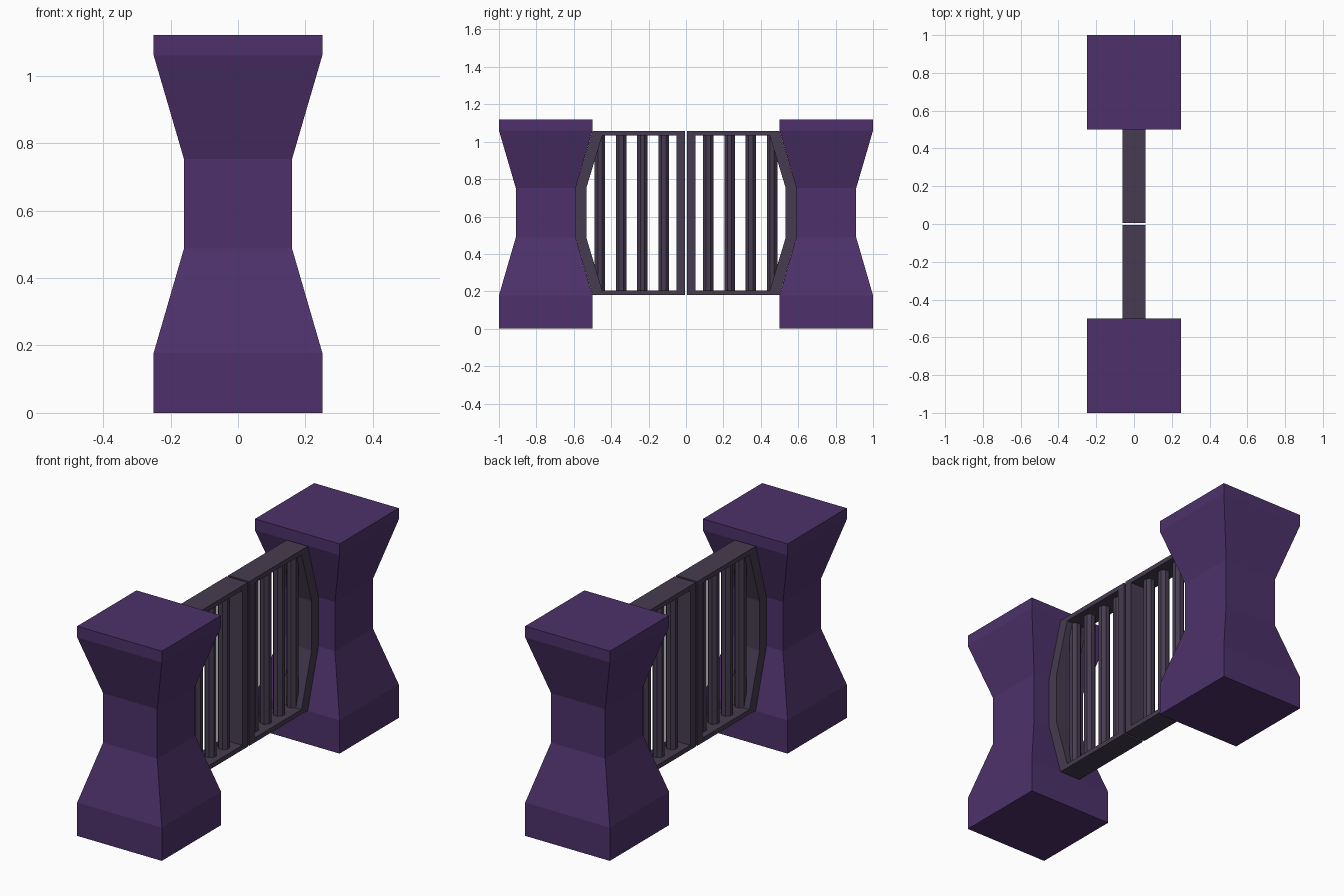
import bpy, bmesh, math

cube = bpy.data.objects.get("Cube")
if cube:
    bpy.data.objects.remove(cube, do_unlink=True)


def material(name, rgb):
    m = bpy.data.materials.new(name)
    m.use_nodes = True
    col = (*rgb, 1.0)
    m.diffuse_color = col
    m.node_tree.nodes["Principled BSDF"].inputs["Base Color"].default_value = col
    return m


purple = material("purple stone", (0.075, 0.031, 0.145))
iron = material("dark iron", (0.061, 0.044, 0.079))


def finish(name, bm, mat):
    bmesh.ops.recalc_face_normals(bm, faces=bm.faces)
    me = bpy.data.meshes.new(name)
    bm.to_mesh(me)
    bm.free()
    me.materials.append(mat)
    ob = bpy.data.objects.new(name, me)
    bpy.context.collection.objects.link(ob)
    return ob


# Pillar: square sections (half width, height) lofted upwards
PILLAR = [(0.25, 0), (0.25, 0.178), (0.16, 0.488), (0.16, 0.752), (0.25, 1.06), (0.25, 1.12)]


def pillar(name, cy):
    bm = bmesh.new()
    rings = [[bm.verts.new((sx * h, cy + sy * h, z))
              for sx, sy in ((-1, -1), (1, -1), (1, 1), (-1, 1))] for h, z in PILLAR]
    for a, b in zip(rings, rings[1:]):
        for i in range(4):
            j = (i + 1) % 4
            bm.faces.new((a[i], a[j], b[j], b[i]))
    bm.faces.new(rings[0])
    bm.faces.new(rings[-1])
    return finish(name, bm, purple)


# Gate frame: outer and inner outline (distance from centre, height)
OUTER = [(0.006, 0.18), (0.5, 0.18), (0.59, 0.488), (0.59, 0.752), (0.5, 1.057), (0.006, 1.057)]
INNER = [(0.052, 0.205), (0.448, 0.205), (0.533, 0.488), (0.533, 0.752), (0.448, 1.032), (0.052, 1.032)]
DEPTH = 0.062


def gate_frame(name, side):
    bm = bmesh.new()
    loops = [[bm.verts.new((x, side * y, z)) for y, z in outline]
             for outline, x in ((OUTER, -DEPTH), (OUTER, DEPTH), (INNER, DEPTH), (INNER, -DEPTH))]
    for k in range(4):
        a, b = loops[k], loops[(k + 1) % 4]
        for i in range(6):
            j = (i + 1) % 6
            bm.faces.new((a[i], a[j], b[j], b[i]))
    return finish(name, bm, iron)


# Upright octagonal bars
def gate_bar(name, y):
    bm = bmesh.new()
    r, n = 0.0305, 8
    low, high = 0.195, 1.042
    ring = [(r * math.cos((i + 0.5) * math.tau / n), y + r * math.sin((i + 0.5) * math.tau / n))
            for i in range(n)]
    base = bm.faces.new([bm.verts.new((px, py, low)) for px, py in ring])
    ext = bmesh.ops.extrude_face_region(bm, geom=[base], use_keep_orig=True)
    top = [v for v in ext["geom"] if isinstance(v, bmesh.types.BMVert)]
    bmesh.ops.translate(bm, verts=top, vec=(0, 0, high - low))
    return finish(name, bm, iron)


for label, side in (("front", -1), ("back", 1)):
    pillar(f"{label}_pillar", side * 0.75)
    gate_frame(f"{label}_gate_frame", side)
    for i in range(4):
        gate_bar(f"{label}_gate_bar_{i + 1}", side * (0.119 + i * 0.1137))
